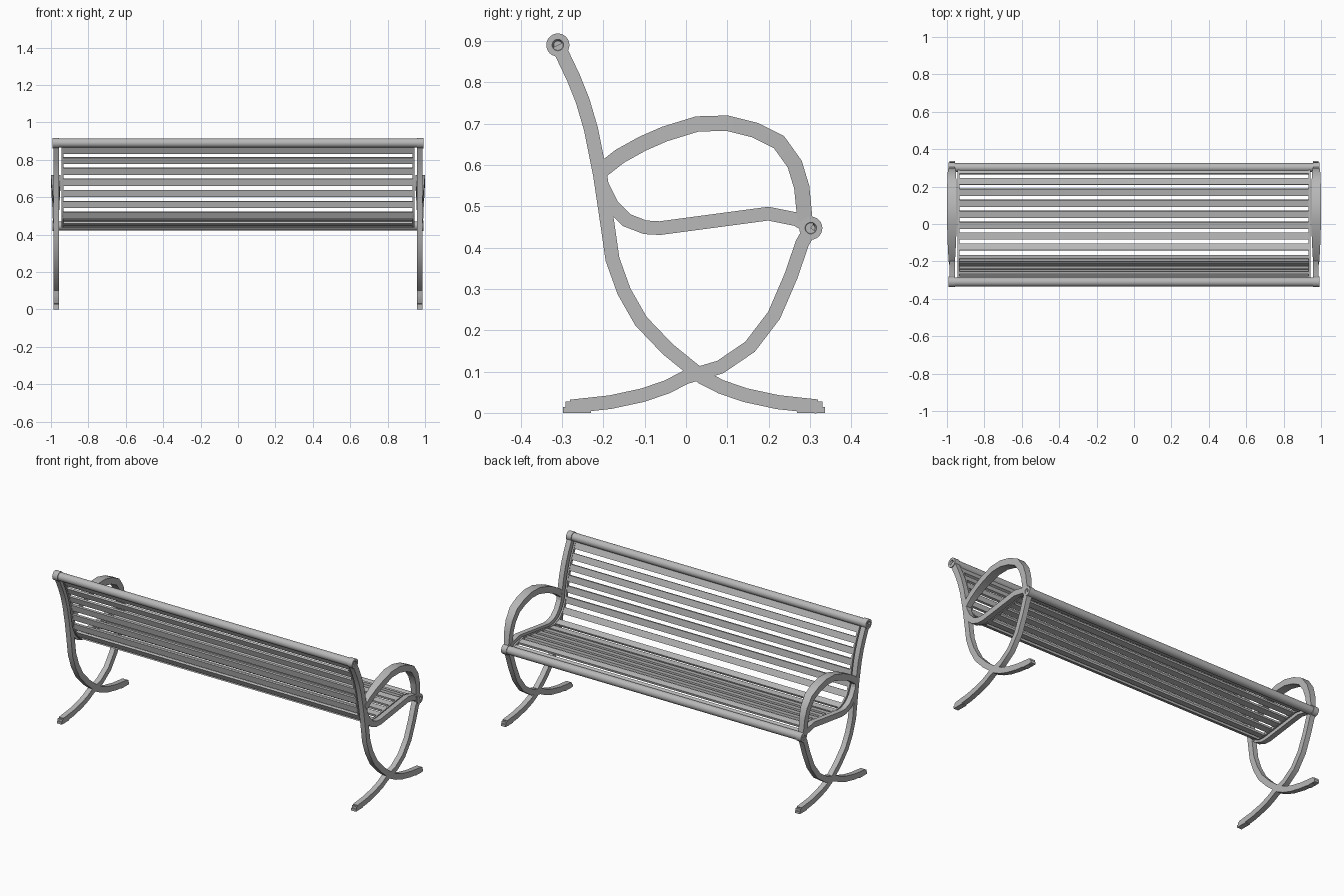
import bpy, bmesh, math
from mathutils import Vector, Matrix

cube = bpy.data.objects.get("Cube")
if cube:
    bpy.data.objects.remove(cube)

metal = bpy.data.materials.new("grey_metal")
metal.use_nodes = True
GREY = (0.48, 0.48, 0.48, 1)
metal.diffuse_color = GREY
metal.node_tree.nodes["Principled BSDF"].inputs["Base Color"].default_value = GREY


def finish(name, bm, mirror=False):
    bmesh.ops.recalc_face_normals(bm, faces=bm.faces[:])
    mesh = bpy.data.meshes.new(name)
    bm.to_mesh(mesh)
    bm.free()
    mesh.materials.append(metal)
    ob = bpy.data.objects.new(name, mesh)
    bpy.context.collection.objects.link(ob)
    bpy.ops.object.select_all(action="DESELECT")
    ob.select_set(True)
    bpy.context.view_layer.objects.active = ob
    bpy.ops.object.shade_smooth_by_angle(angle=math.radians(32))
    if mirror:
        ob.modifiers.new("Mirror", "MIRROR")
    return ob


def ribbon(name, path, width, x_mid, half_x, bulge=0.0):
    """Sweep a rectangular bar along a (y, z) path, optionally wider midway."""
    pts = [Vector(p) for p in path]
    bm = bmesh.new()
    rings = []
    last = len(pts) - 1
    for i, p in enumerate(pts):
        a = (p - pts[i - 1]).normalized() if i else None
        b = (pts[i + 1] - p).normalized() if i < last else None
        t = ((a or b) + (b or a)).normalized()
        offset = Vector((-t.y, t.x)) * width / 2 / t.dot(b or a)
        h = half_x + bulge * math.sin(math.pi * i / last)
        rings.append([bm.verts.new((x_mid + sx * h, *(p + offset * sn)))
                      for sx, sn in ((-1, -1), (1, -1), (1, 1), (-1, 1))])
    for r, s in zip(rings, rings[1:]):
        for k in range(4):
            bm.faces.new((r[k], r[k - 1], s[k - 1], s[k]))
    bm.faces.new(rings[0])
    bm.faces.new(rings[-1])
    return finish(name, bm, True)


def box(bm, centre, size, angle=0.0):
    m = (Matrix.Translation(centre) @ Matrix.Rotation(angle, 4, "X")
         @ Matrix.Diagonal((*size, 1)))
    bmesh.ops.create_cube(bm, size=1, matrix=m)


def cylinder(bm, x, y, z, radius, length):
    m = Matrix.Translation((x, y, z)) @ Matrix.Rotation(math.pi / 2, 4, "Y")
    bmesh.ops.create_cone(bm, cap_ends=True, segments=24, radius1=radius,
                          radius2=radius, depth=length, matrix=m)


TOP_RAIL = (-0.31, 0.89)
FRONT_RAIL = (0.302, 0.447)
FRAME_X, FRAME_HALF = 0.972, 0.0155
MID_Y = 0.0195   # the two feet mirror about this line

# Crossing legs, each ending in a foot
foot = [(0.04, 0.086), (0.085, 0.063), (0.143, 0.043), (0.222, 0.026), (0.318, 0.0155)]
back_leg = [TOP_RAIL, (-0.272, 0.81), (-0.25, 0.755), (-0.23, 0.687), (-0.208, 0.577),
            (-0.19, 0.456), (-0.178, 0.372), (-0.15, 0.294), (-0.109, 0.222),
            (-0.044, 0.154)] + foot
front_leg = [FRONT_RAIL, (0.281, 0.41), (0.254, 0.331), (0.213, 0.236),
             (0.155, 0.16), (0.083, 0.111)] + [(2 * MID_Y - y, z) for y, z in foot]
ribbon("back_leg", back_leg, 0.034, FRAME_X, FRAME_HALF)
ribbon("front_leg", front_leg, 0.033, FRAME_X, FRAME_HALF)

bm = bmesh.new()
for s in (-1, 1):
    box(bm, (FRAME_X, MID_Y + s * 0.283, 0.007), (2 * FRAME_HALF, 0.068, 0.014))
    box(bm, (FRAME_X, MID_Y + s * 0.298, 0.018), (2 * FRAME_HALF, 0.026, 0.018))
finish("foot_pads", bm, True)

# Seat bearer and armrest in the side frame
seat = [FRONT_RAIL, (0.269, 0.468), (0.199, 0.482), (-0.063, 0.447), (-0.099, 0.449),
        (-0.143, 0.466), (-0.179, 0.502), (-0.206, 0.556)]
ribbon("seat_bearer", seat, 0.033, FRAME_X, FRAME_HALF)
arm = [(-0.206, 0.585), (-0.16, 0.621), (-0.106, 0.651), (-0.051, 0.675), (0.027, 0.699),
       (0.099, 0.701), (0.167, 0.684), (0.225, 0.655), (0.263, 0.602), (0.28, 0.546),
       (0.288, 0.465)]
ribbon("armrest", arm, 0.037, FRAME_X + 0.002, FRAME_HALF, 0.0105)

# Long tubes and the recessed collars at their ends
for name, (y, z) in (("top_rail", TOP_RAIL), ("front_rail", FRONT_RAIL)):
    bm = bmesh.new()
    cylinder(bm, 0, y, z, 0.024, 1.93)
    finish(name, bm)
    bm = bmesh.new()
    cylinder(bm, 0.974, y, z, 0.028, 0.034)
    bm.faces.ensure_lookup_table()
    end = max(bm.faces, key=lambda f: f.calc_center_median().x)
    for inset, depth in ((0.014, 0.0), (0.004, -0.012)):
        bmesh.ops.inset_region(bm, faces=[end], thickness=inset, depth=0)
        bmesh.ops.translate(bm, verts=end.verts[:], vec=(depth, 0, 0))
    finish(name + "_collar", bm, True)

# Slats follow the seat and then the backrest
slat_path = [Vector(p) for p in seat + back_leg[3:0:-1] + [TOP_RAIL]]


def along(distance):
    for a, b in zip(slat_path, slat_path[1:]):
        step = (b - a).length
        if distance <= step:
            d = (b - a) / step
            return a + d * distance, math.atan2(d.y, d.x)
        distance -= step
    return b, math.atan2(d.y, d.x)


def slats(name, start, pitch, count):
    bm = bmesh.new()
    for k in range(count):
        p, angle = along(start + pitch * k)
        box(bm, (0, p.x, p.y), (1.884, 0.037, 0.013), angle)
    finish(name, bm)


slats("seat_slats", 0.022, 0.0592, 8)
slats("back_slats", 0.513, 0.061, 7)

# Thin strips joining the slat ends
ribbon("slat_strip", slat_path, 0.018, 0.939, 0.005)
